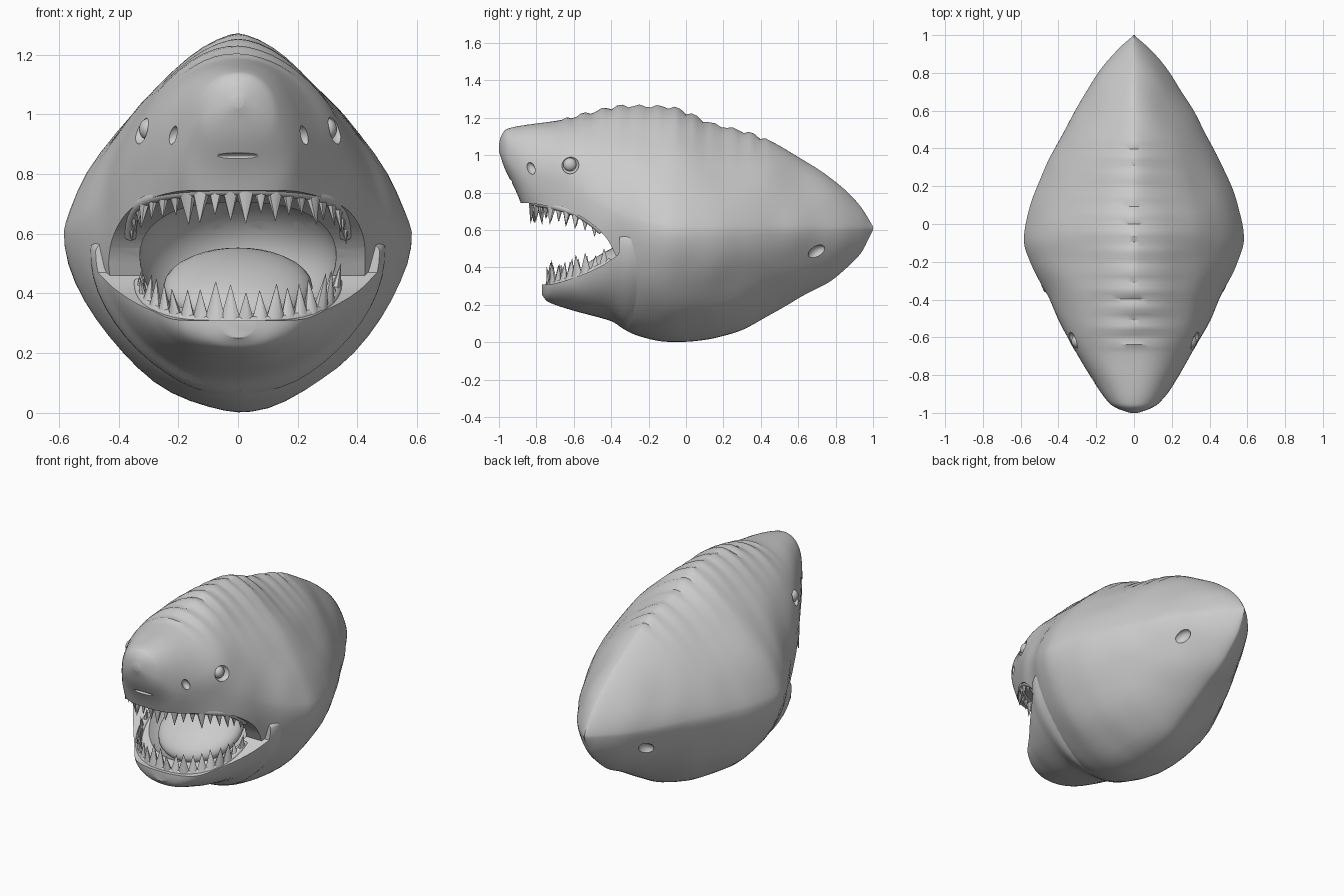
import bpy, bmesh, math, random
from mathutils import Vector, Matrix, noise

cube = bpy.data.objects.get("Cube")
if cube:
    bpy.data.objects.remove(cube, do_unlink=True)
random.seed(4)

skin = bpy.data.materials.new("plain grey")
skin.use_nodes = True
GREY = (0.6, 0.6, 0.6, 1)
skin.diffuse_color = GREY
skin.node_tree.nodes["Principled BSDF"].inputs["Base Color"].default_value = GREY


def curve(keys):
    """Smooth interpolation through (position, value) keys without overshoot."""
    d = [(b[1] - a[1]) / (b[0] - a[0]) for a, b in zip(keys, keys[1:])]
    m = [d[0]] + [2 * a * b / (a + b) if a * b > 0 else 0 for a, b in zip(d, d[1:])] + [d[-1]]

    def value(y):
        y = min(max(y, keys[0][0]), keys[-1][0])
        i = 0
        while i < len(d) - 1 and y > keys[i + 1][0]:
            i += 1
        (a, va), (b, vb) = keys[i], keys[i + 1]
        h = b - a
        t = (y - a) / h
        s = t * t * (3 - 2 * t)
        return va + (vb - va) * s + h * t * (1 - t) * (m[i] * (1 - t) - m[i + 1] * t)
    return value


def finish(name, bm, angle=35):
    bmesh.ops.recalc_face_normals(bm, faces=bm.faces)
    mesh = bpy.data.meshes.new(name)
    bm.to_mesh(mesh)
    bm.free()
    mesh.materials.append(skin)
    obj = bpy.data.objects.new(name, mesh)
    bpy.context.collection.objects.link(obj)
    smooth(obj, angle)
    return obj


def smooth(obj, angle):
    bpy.ops.object.select_all(action="DESELECT")
    obj.select_set(True)
    bpy.context.view_layer.objects.active = obj
    bpy.ops.object.shade_smooth_by_angle(angle=math.radians(angle))


def loft(name, start, end, stations, top, bottom, width, middle, p_top, p_bottom, ridge):
    """Skin superelliptic cross-sections along the y axis."""
    bm = bmesh.new()
    sides = 56
    rings = []
    for i in range(stations + 1):
        y = (start + end) / 2 - (end - start) / 2 * math.cos(math.pi * i / stations)
        ring = []
        for k in range(sides):
            a = math.tau * k / sides
            c, s = math.cos(a), math.sin(a)
            e = 2 / (p_top(y) if s > 0 else p_bottom(y))
            m = middle(y)
            h = max(top(y) - m, 0.004) if s > 0 else max(m - bottom(y), 0.004)
            x = max(width(y), 0.004) * math.copysign(abs(c) ** e, c)
            z = m + h * math.copysign(abs(s) ** e, s)
            if s > 0 and -0.65 < y < 0.45:
                z += ridge * s ** 8 * (abs(math.sin(math.pi * y / 0.1)) - 0.6)
            ring.append(bm.verts.new((x, y, z)))
        rings.append(ring)
    for r, q in zip(rings, rings[1:]):
        for k in range(sides):
            n = (k + 1) % sides
            bm.faces.new((r[k], r[n], q[n], q[k]))
    bm.faces.new(rings[0])
    bm.faces.new(rings[-1])
    # gentle lumps in the hide
    bmesh.ops.recalc_face_normals(bm, faces=bm.faces)
    bm.normal_update()
    for v in bm.verts:
        fade = min(1, (1 - abs(v.co.y)) * 6)
        v.co += v.normal * 0.008 * fade * noise.noise(v.co * 5)
    return finish(name, bm)


def prism(name, outline):
    """Extrude a side outline of (y, z) points across the model."""
    bm = bmesh.new()
    a, b = ([bm.verts.new((x, y, z)) for y, z in outline] for x in (-1, 1))
    bm.faces.new(a)
    bm.faces.new(b)
    for i in range(len(a)):
        j = (i + 1) % len(a)
        bm.faces.new((a[i], a[j], b[j], b[i]))
    return finish(name, bm)


def ball(name, place, size, tilt=0, turn=0, detail=24):
    bm = bmesh.new()
    m = (Matrix.Translation(place) @ Matrix.Rotation(math.radians(turn), 4, "Z")
         @ Matrix.Rotation(math.radians(tilt), 4, "X") @ Matrix.Diagonal((*size, 1)))
    bmesh.ops.create_uvsphere(bm, u_segments=detail, v_segments=detail // 2, radius=1, matrix=m)
    return finish(name, bm)


def carve(obj, cutters):
    for c in cutters:
        c.hide_render = True
        mod = obj.modifiers.new("cut", "BOOLEAN")
        mod.operation, mod.solver, mod.object = "DIFFERENCE", "EXACT", c
    graph = bpy.context.evaluated_depsgraph_get()
    mesh = bpy.data.meshes.new_from_object(obj.evaluated_get(graph))
    obj.modifiers.clear()
    obj.data = mesh
    smooth(obj, 35)


# Profiles of the body along its length
top = curve([(-1, 1.06), (-.99, 1.1), (-.96, 1.14), (-.85, 1.165), (-.7, 1.18), (-.5, 1.235),
             (-.35, 1.26), (-.1, 1.255), (.2, 1.15), (.4, 1.1), (.6, .99), (.8, .86), (.93, .73), (1, .62)])
bottom = curve([(-1, 1.02), (-.97, .93), (-.9, .79), (-.85, .66), (-.7, .4), (-.4, .11), (-.25, .03),
                (-.08, 0), (.1, .012), (.3, .07), (.5, .18), (.8, .35), (.93, .47), (1, .6)])
width = curve([(-1, .02), (-.98, .08), (-.95, .13), (-.8, .235), (-.6, .355), (-.4, .45), (-.2, .55),
               (-.08, .583), (.1, .55), (.4, .42), (.6, .31), (.8, .19), (.93, .08), (1, 0)])
middle = curve([(-1, 1.04), (-.9, .95), (-.7, .85), (-.5, .75), (-.3, .65), (0, .6), (1, .61)])
p_top = curve([(-1, 2.2), (-.7, 2.1), (-.4, 1.6), (-.1, 1.4), (1, 1.4)])
p_bottom = curve([(-1, 2.2), (-.6, 2.5), (-.3, 1.8), (1, 1.5)])
body = loft("body", -1, 1, 100, top, bottom, width, middle, p_top, p_bottom, 0.022)

# Lower jaw, running back into the body
jaw_bottom = curve([(-.77, .25), (-.74, .215), (-.6, .17), (-.4, .11), (-.3, .055), (-.1, .06)])
jaw_width = curve([(-.77, .06), (-.75, .14), (-.71, .21), (-.6, .3), (-.4, .45), (-.3, .495), (-.1, .5)])
jaw_middle = curve([(-.77, .31), (-.6, .38), (-.3, .55), (-.1, .55)])
jaw_top = curve([(-.77, .36), (-.6, .5), (-.3, .65), (-.1, .65)])
p_jaw_top = curve([(-1, 2), (1, 2)])
p_jaw = curve([(-.77, 2.2), (-.3, 1.8), (0, 1.7)])
jaw = loft("lower_jaw", -.77, -.1, 50, jaw_top, jaw_bottom, jaw_width, jaw_middle, p_jaw_top, p_jaw, 0)

# Mouth opening: lip lines and the hollow throat
upper_keys = [(-1.1, .745), (-.87, .745), (-.75, .73), (-.6, .69), (-.5, .63), (-.42, .55), (-.36, .43)]
lower_keys = [(-1.1, .31), (-.74, .31), (-.6, .345), (-.45, .41), (-.36, .47)]
upper_lip, lower_lip = curve(upper_keys), curve(lower_keys)
steps = [-1.1 + 0.74 * i / 36 for i in range(37)]
upper_cut = prism("upper_mouth_cutter", [(y, upper_lip(y)) for y in steps]
                  + [(-.34, .3), (-.34, -.1), (-1.1, -.1)])
lower_cut = prism("lower_mouth_cutter", [(y, lower_lip(y)) for y in steps] + [(-.34, .8), (-1.1, .8)])
throat = ball("throat_cutter", (0, -.42, .52), (.33, .36, .24), detail=48)


def surface(y, z):
    m = middle(y)
    up = z > m
    p = p_top(y) if up else p_bottom(y)
    t = (z - m) / (top(y) - m) if up else (m - z) / (m - bottom(y))
    return width(y) * (1 - t ** p) ** (1 / p)


# Eye sockets, nostrils, rear pits and the crease under the snout
pits = [ball("crease_cutter", (0, -.955, .86), (.1, .035, .012))]
for side in (-1, 1):
    for y, z, size, turn in ((-.62, .95, (.035, .05, .05), 25), (-.83, .93, (.03, .022, .035), 40),
                             (.7, .48, (.035, .055, .035), -30)):
        spot = (side * (surface(y, z) + 0.008), y, z)
        pits.append(ball("pit_cutter", spot, size, 30, -side * turn))
    ball("eye_left" if side > 0 else "eye_right",
         (side * (surface(-.62, .95) - 0.02), -.62, .95), (.03, .036, .036))

carve(body, [upper_cut, throat] + pits)
carve(jaw, [lower_cut, throat])
for cutter in [upper_cut, lower_cut, throat] + pits:
    bpy.data.objects.remove(cutter, do_unlink=True)

# Tongue
ball("tongue", (0, -.36, .42), (.25, .25, .09), tilt=25, detail=32)


def tooth_row(name, count, half, back, depth, lip, way, size):
    """Teeth and a gum ridge set along a U-shaped arch that follows a lip line."""
    def arch(a):
        y = back - depth * math.cos(a)
        return Vector((half * math.sin(a), y, lip(y) - way * 0.006))

    bm = bmesh.new()
    for i in range(count):
        a = math.radians(-88 + 176 * (i + 0.5) / count)
        along = (arch(a + 0.02) - arch(a - 0.02)).normalized()
        out = Vector((math.sin(a), -math.cos(a), 0))
        up = (Vector((0, 0, way)) + out * random.uniform(-0.15, 0.2)).normalized()
        cross = up.cross(along).normalized()
        along = cross.cross(up)
        turn = Matrix((along, cross, up)).transposed().to_4x4()
        h = size * random.uniform(0.75, 1.2) * (0.65 + 0.4 * math.cos(a))
        m = (Matrix.Translation(arch(a) + up * h * 0.45) @ turn
             @ Matrix.Diagonal((1, 0.65, 1, 1)))
        bmesh.ops.create_cone(bm, cap_ends=True, segments=7, radius1=0.27 * h + 0.003,
                              radius2=0.001, depth=h, matrix=m)
    finish(name + "_teeth", bm, 50)

    path = bpy.data.curves.new(name + "_gum", "CURVE")
    path.dimensions = "3D"
    path.bevel_depth = 0.02
    path.bevel_resolution = 3
    path.use_fill_caps = True
    spline = path.splines.new("POLY")
    spline.points.add(32)
    for i, point in enumerate(spline.points):
        point.co = (*arch(math.pi * (i / 32 - 0.5)), 1)
    path.materials.append(skin)
    bpy.context.collection.objects.link(bpy.data.objects.new(name + "_gum", path))


tooth_row("upper", 22, .36, -.45, .37, upper_lip, -1, .1)
tooth_row("lower", 20, .33, -.4, .33, lower_lip, 1, .125)
